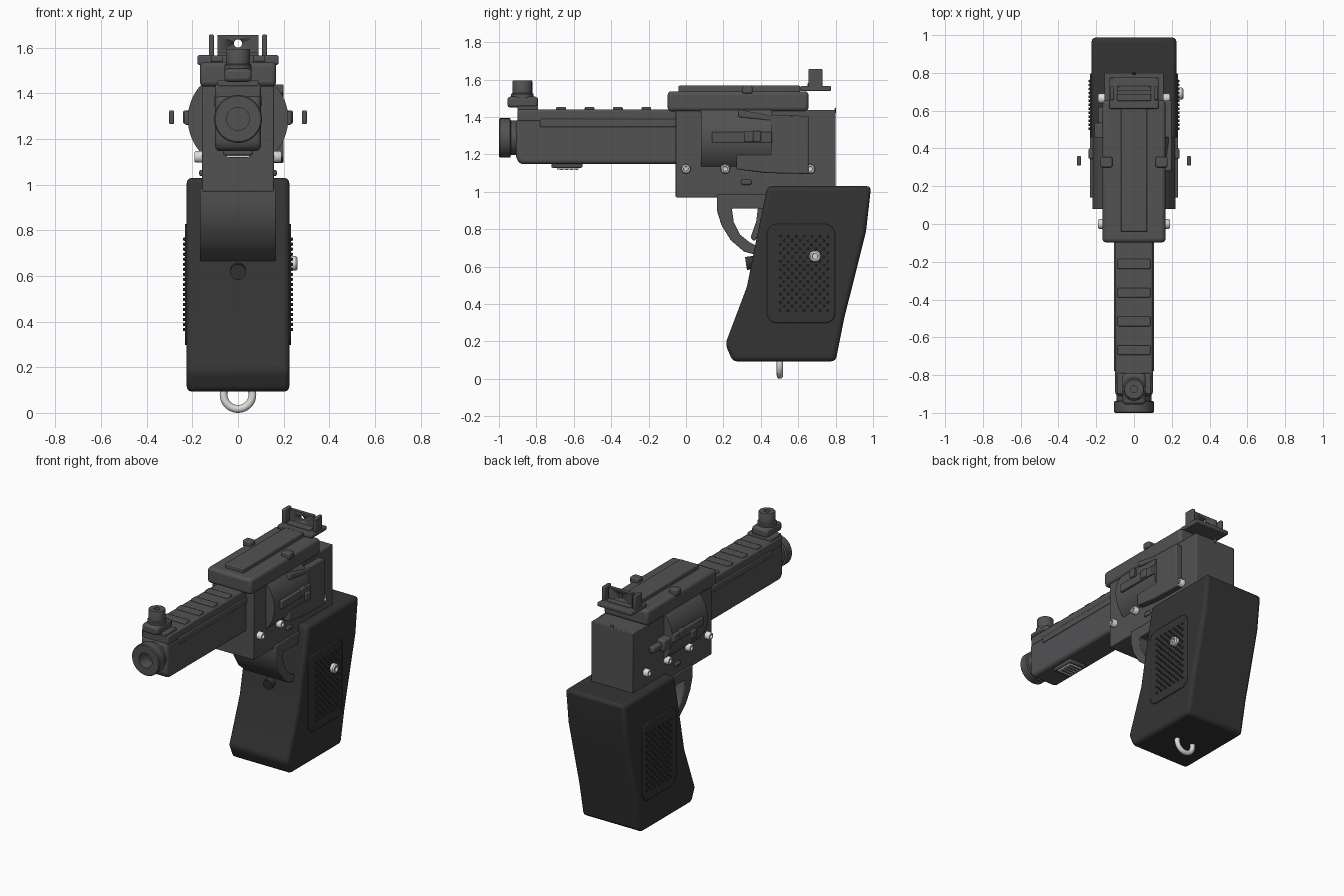
import bpy, bmesh, math
from mathutils import Matrix, Vector

if "Cube" in bpy.data.objects:
    bpy.data.objects.remove(bpy.data.objects["Cube"])


def material(name, rgb):
    m = bpy.data.materials.new(name)
    m.use_nodes = True
    m.diffuse_color = (*rgb, 1)
    bsdf = m.node_tree.nodes["Principled BSDF"]
    bsdf.inputs["Base Color"].default_value = (*rgb, 1)
    bsdf.inputs["Roughness"].default_value = 0.6
    return m


METAL = material("gunmetal grey", (0.085, 0.085, 0.088))
GRIP = material("grip black", (0.034, 0.034, 0.034))
STEEL = material("bright steel", (0.72, 0.71, 0.68))


def finish(name, bm, mat, bevel=0.0, segments=2):
    bmesh.ops.recalc_face_normals(bm, faces=bm.faces)
    mesh = bpy.data.meshes.new(name)
    bm.to_mesh(mesh)
    bm.free()
    ob = bpy.data.objects.new(name, mesh)
    bpy.context.collection.objects.link(ob)
    mesh.materials.append(mat)
    if bevel:
        mod = ob.modifiers.new("Bevel", "BEVEL")
        mod.width, mod.segments, mod.limit_method = bevel, segments, "ANGLE"
    bpy.ops.object.select_all(action="DESELECT")
    ob.select_set(True)
    bpy.context.view_layer.objects.active = ob
    bpy.ops.object.shade_smooth_by_angle(angle=math.radians(35))
    return ob


def box(name, x, y, z, mat=METAL, bevel=0.006, segments=2):
    """Box from (min, max) pairs."""
    bm = bmesh.new()
    bmesh.ops.create_cube(bm, size=1)
    for v in bm.verts:
        v.co = [(r[0] + r[1]) / 2 + c * (r[1] - r[0]) for c, r in zip(v.co, (x, y, z))]
    return finish(name, bm, mat, bevel, segments)


def prism(name, profile, x, mat=METAL, bevel=0.006, segments=2):
    """Side profile of (y, z) points, extruded across x."""
    bm = bmesh.new()
    face = bm.faces.new([bm.verts.new((x[0], y, z)) for y, z in profile])
    out = bmesh.ops.extrude_face_region(bm, geom=[face])
    moved = [g for g in out["geom"] if isinstance(g, bmesh.types.BMVert)]
    bmesh.ops.translate(bm, verts=moved, vec=(x[1] - x[0], 0, 0))
    return finish(name, bm, mat, bevel, segments)


def lathe(name, profile, centre, axis, mat=METAL, steps=40):
    """Spin (radius, distance) points about an axis through centre."""
    bm = bmesh.new()
    verts = [bm.verts.new((r, 0, h)) for r, h in profile]
    edges = [bm.edges.new(p) for p in zip(verts, verts[1:])]
    bmesh.ops.spin(bm, geom=verts + edges, cent=(0, 0, 0), axis=(0, 0, 1),
                   angle=math.tau, steps=steps, use_duplicate=False)
    bmesh.ops.remove_doubles(bm, verts=bm.verts, dist=1e-5)
    turn = Vector((0, 0, 1)).rotation_difference(Vector(axis)).to_matrix().to_4x4()
    bm.transform(Matrix.Translation(centre) @ turn)
    return finish(name, bm, mat)


def cylinder(name, r, length, centre, axis, mat=METAL, steps=40):
    return lathe(name, [(0, 0), (r, 0), (r, length), (0, length)], centre, axis, mat, steps)


def screw(name, side, x, y, z, r):
    """Domed screw with a recessed socket."""
    lathe(name, [(r, -0.03), (r, 0.025), (r * 0.8, 0.033), (r * 0.5, 0.033),
                 (r * 0.45, 0.02), (0, 0.02)], (side * x, y, z), (side, 0, 0), STEEL, 20)


SIDES = ((1, "left"), (-1, "right"))


def span(side, a, b):
    return tuple(sorted((side * a, side * b)))


# Barrel, muzzle and rib
lathe("muzzle", [(0, 0.13), (0.05, 0.12), (0.05, 0), (0.1, 0), (0.105, 0.006), (0.105, 0.06),
                 (0.092, 0.064), (0.092, 0.13), (0, 0.13)], (0, -1, 1.288), (0, 1, 0))
prism("barrel_shroud", [(-0.91, 1.18), (-0.885, 1.147), (0, 1.147), (0, 1.39), (-0.91, 1.39)],
      (-0.1, 0.1), bevel=0.022, segments=3)
for side, label in SIDES:
    box(label + "_barrel_rail", span(side, 0.08, 0.106), (-0.78, 0), (1.345, 1.388))
box("barrel_rib", (-0.1, 0.1), (-0.9, 0), (1.375, 1.44), bevel=0.01)
for i in range(4):
    y = -0.212 - 0.152 * i
    box(f"rib_bar_{i + 1}", (-0.087, 0.087), (y - 0.026, y + 0.026), (1.43, 1.453))

# Plate under the barrel
box("under_barrel_plate", (-0.065, 0.065), (-0.72, -0.553), (1.128, 1.16), bevel=0.008)
box("under_barrel_inlay", (-0.05, 0.05), (-0.69, -0.575), (1.119, 1.13), STEEL, bevel=0)
for i in range(4):
    y = -0.67 + 0.026 * i
    box(f"inlay_slot_{i + 1}", (-0.04, 0.04), (y, y + 0.012), (1.117, 1.122), bevel=0)

# Front sight
box("front_sight_foot", (-0.09, 0.09), (-0.9, -0.79), (1.43, 1.458))
box("front_sight_base", (-0.06, 0.06), (-0.955, -0.79), (1.45, 1.508), bevel=0.015)
lathe("front_sight_post", [(0.06, 0), (0.06, 0.025), (0.053, 0.03), (0.053, 0.092), (0.05, 0.097),
                           (0.018, 0.097), (0.018, 0.06), (0, 0.06)], (0, -0.875, 1.498), (0, 0, 1))

# Receiver and top housing
box("receiver", (-0.157, 0.157), (-0.055, 0.8), (0.97, 1.437), bevel=0.005)
box("top_housing", (-0.167, 0.167), (-0.098, 0.655), (1.43, 1.537), bevel=0.02, segments=3)
box("top_plate", (-0.07, 0.07), (-0.04, 0.61), (1.52, 1.567))
for side, label in SIDES:
    box(label + "_top_catch", span(side, 0.115, 0.178), (0.3, 0.355), (1.525, 1.567), bevel=0.008)
prism("hammer_spur", [(0.785, 1.42), (0.803, 1.42), (0.8, 1.455)], (-0.01, 0.01), bevel=0)

# Rear sight with a peep hole
box("rear_sight_base", (-0.13, 0.13), (0.61, 0.775), (1.538, 1.565))
box("rear_sight_step", (-0.09, 0.09), (0.65, 0.73), (1.56, 1.582))
blade = box("rear_sight_blade", (-0.09, 0.09), (0.685, 0.71), (1.57, 1.655), bevel=0)
cutter = cylinder("peep_hole_cutter", 0.018, 0.2, (0, 0.6, 1.618), (0, 1, 0), steps=20)
cutter.hide_render = True
cutter.hide_set(True)
cutter.display_type = "WIRE"
hole = blade.modifiers.new("Peep hole", "BOOLEAN")
hole.operation, hole.object = "DIFFERENCE", cutter
for side, label in SIDES:
    box(label + "_rear_sight_ear", span(side, 0.105, 0.128), (0.655, 0.73), (1.55, 1.657))

# Drum bulging through both sides, with side bars and catches
cylinder("drum", 0.22, 0.38, (0, 0.08, 1.288), (0, 1, 0), steps=64)
for side, label in SIDES:
    box(label + "_side_bar", span(side, 0.2, 0.234), (0.14, 0.46), (1.262, 1.32))
    box(label + "_side_bar_slide", span(side, 0.2, 0.24), (0.345, 0.4), (1.267, 1.325))
    box(label + "_outer_tab", span(side, 0.28, 0.302), (0.31, 0.36), (1.265, 1.325))
    box(label + "_side_catch", span(side, 0.15, 0.17), (0.295, 0.35), (1.037, 1.065), bevel=0.008)
prism("left_side_plate", [(0.28, 1.44), (0.44, 1.41), (0.655, 1.405), (0.655, 1.095), (0.43, 1.1),
                          (0.27, 1.12), (0.27, 1.2), (0.45, 1.2), (0.45, 1.38), (0.28, 1.4)],
      (0.14, 0.2))
box("right_side_lever", (-0.21, -0.14), (0.4, 0.535), (1.22, 1.3), bevel=0.012)
box("right_lever_arm", (-0.19, -0.14), (0.45, 0.62), (1.235, 1.28), bevel=0.012)

# Receiver screws
for side, label in SIDES:
    for i, y in enumerate((0, 0.21, 0.665) if side > 0 else (0, 0.21, 0.44, 0.665)):
        screw(f"{label}_receiver_screw_{i + 1}", side, 0.158, y, 1.122, 0.026)

# Trigger guard and trigger
prism("trigger_guard", [(0.165, 0.985), (0.165, 0.9), (0.19, 0.82), (0.24, 0.74), (0.31, 0.68),
                        (0.4, 0.655), (0.4, 0.7), (0.34, 0.73), (0.29, 0.77), (0.255, 0.84),
                        (0.245, 0.91), (0.46, 0.91), (0.46, 0.985)], (-0.167, 0.167), bevel=0.005)
prism("trigger", [(0.385, 0.92), (0.375, 0.84), (0.345, 0.755), (0.365, 0.735),
                  (0.42, 0.8), (0.45, 0.92)], (-0.05, 0.05), bevel=0.008)

# Grip
prism("grip", [(0.435, 1.03), (0.99, 1.03), (0.962, 0.785), (0.845, 0.32), (0.8, 0.093),
               (0.25, 0.093), (0.21, 0.185), (0.325, 0.49), (0.365, 0.69)],
      (-0.225, 0.225), GRIP, bevel=0.024, segments=3)
cylinder("grip_button", 0.035, 0.06, (0, 0.38, 0.625), (0, -1, -0.15), GRIP, 24)


def rounded_rect(y0, y1, z0, z1, r, steps=6):
    corners = ((y1 - r, z1 - r), (y0 + r, z1 - r), (y0 + r, z0 + r), (y1 - r, z0 + r))
    return [(cy + r * math.cos(a), cz + r * math.sin(a))
            for q, (cy, cz) in enumerate(corners)
            for a in [(q + k / steps) * math.pi / 2 for k in range(steps + 1)]]


# Grip panels with staggered studs
for side, label in SIDES:
    prism(label + "_grip_panel", rounded_rect(0.433, 0.797, 0.297, 0.828, 0.055),
          span(side, 0.21, 0.233), GRIP, bevel=0.005)
    bm = bmesh.new()
    for row in range(19):
        for col in range(7 - row % 2):
            y = 0.505 + 0.042 * col + 0.021 * (row % 2)
            spot = Matrix.Translation((side * 0.235, y, 0.365 + 0.022 * row))
            bmesh.ops.create_cone(bm, segments=8, radius1=0.008, radius2=0.006, depth=0.01,
                                  cap_ends=True,
                                  matrix=spot @ Matrix.Rotation(side * math.pi / 2, 4, "Y"))
    finish(label + "_grip_studs", bm, GRIP)
screw("grip_screw", 1, 0.228, 0.69, 0.655, 0.032)

# Lanyard ring
lathe("lanyard_ring", [(0.063 + 0.017 * math.cos(a), 0.017 * math.sin(a))
                       for a in [k * math.tau / 12 for k in range(13)]],
      (0, 0.502, 0.08), (0, 1, 0), STEEL)
